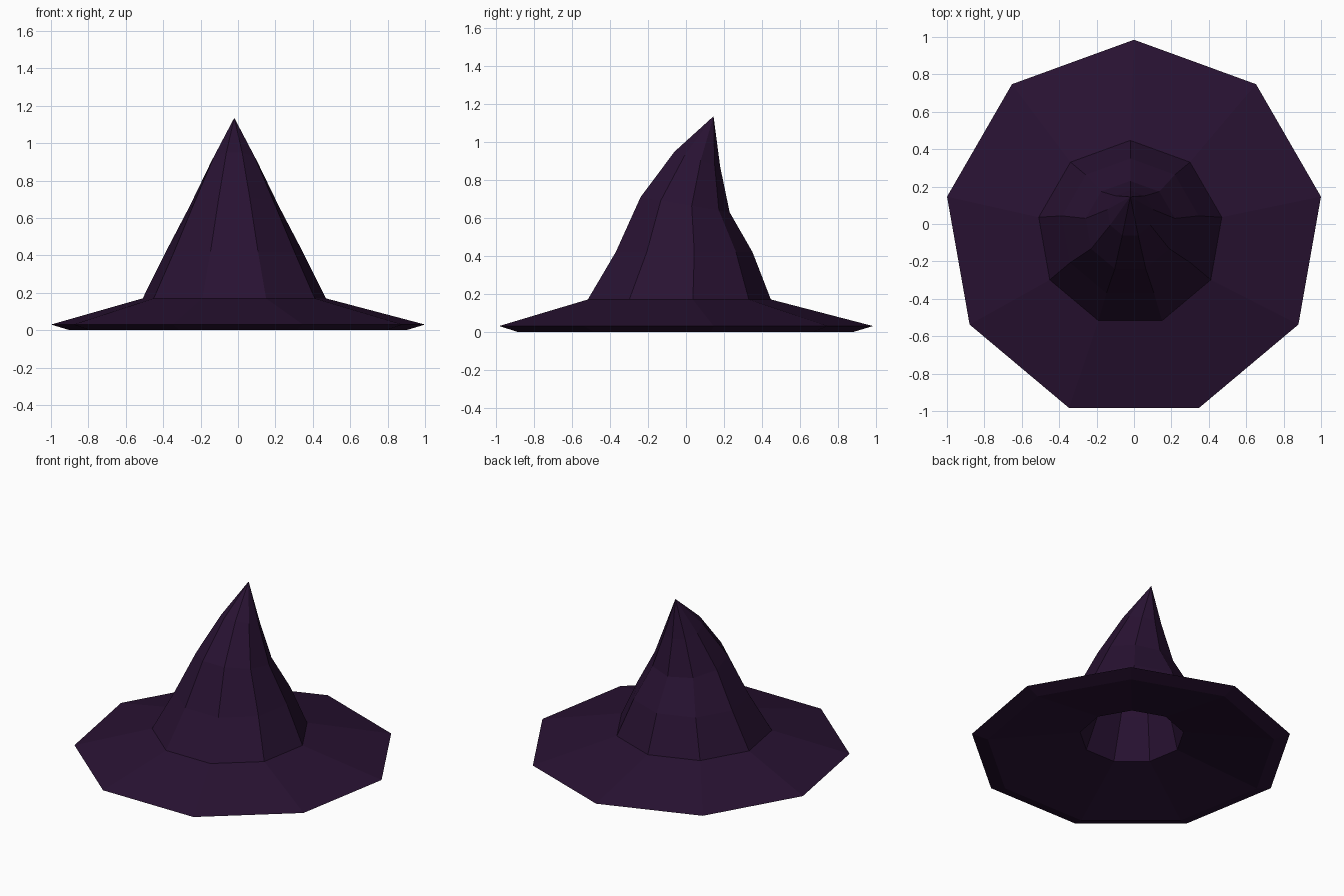
import bpy, bmesh, math

if "Cube" in bpy.data.objects:
    bpy.data.objects.remove(bpy.data.objects["Cube"])

SIDES = 9

cloth = bpy.data.materials.new("dark purple cloth")
cloth.diffuse_color = (0.0215, 0.006, 0.032, 1.0)
cloth.use_nodes = True
cloth.node_tree.nodes["Principled BSDF"].inputs["Base Color"].default_value = cloth.diffuse_color


def add_ring(bm, radius, cx, cy, z, tilt):
    """Nine-sided ring with one corner at the back; tilt lowers the back edge."""
    if radius == 0:
        return [bm.verts.new((cx, cy, z))]
    ring = []
    for i in range(SIDES):
        a = math.pi / 2 + 2 * math.pi * i / SIDES
        dy = radius * math.sin(a)
        ring.append(bm.verts.new((cx + radius * math.cos(a), cy + dy, z - tilt * dy)))
    return ring


def bridge(bm, low, high):
    for i in range(SIDES):
        j = (i + 1) % SIDES
        if len(low) == 1:
            bm.faces.new((low[0], high[j], high[i]))
        elif len(high) == 1:
            bm.faces.new((low[i], low[j], high[0]))
        else:
            bm.faces.new((low[i], low[j], high[j], high[i]))


# Skin sections: radius, centre x, centre y, height, tilt
sections = [
    # hollow inside of the crown, from its tip down to the head opening
    (0.0, -0.02, 0.12, 1.03, 0.0),
    (0.08, -0.02, 0.05, 0.86, 0.33),
    (0.16, -0.02, -0.01, 0.63, 0.17),
    (0.25, -0.02, -0.02, 0.39, 0.0),
    (0.33, -0.02, -0.045, 0.125, 0.0),
    # underside and rim of the brim
    (0.914, 0.0, -0.03, 0.0, 0.0),
    (1.015, 0.0, -0.03, 0.03, 0.0),
    # outside of the crown, bending towards the back
    (0.497, -0.02, -0.05, 0.17, 0.0),
    (0.371, -0.02, -0.021, 0.42, 0.0),
    (0.242, -0.02, -0.012, 0.67, 0.17),
    (0.124, -0.02, 0.056, 0.91, 0.33),
    (0.0, -0.02, 0.145, 1.135, 0.0),
]

# Hat: one continuous flat-faced skin
bm = bmesh.new()
rings = [add_ring(bm, *s) for s in sections]
for low, high in zip(rings, rings[1:]):
    bridge(bm, low, high)
bmesh.ops.recalc_face_normals(bm, faces=bm.faces[:])

mesh = bpy.data.meshes.new("pointed_hat")
bm.to_mesh(mesh)
bm.free()
mesh.materials.append(cloth)
hat = bpy.data.objects.new("pointed_hat", mesh)
bpy.context.collection.objects.link(hat)
